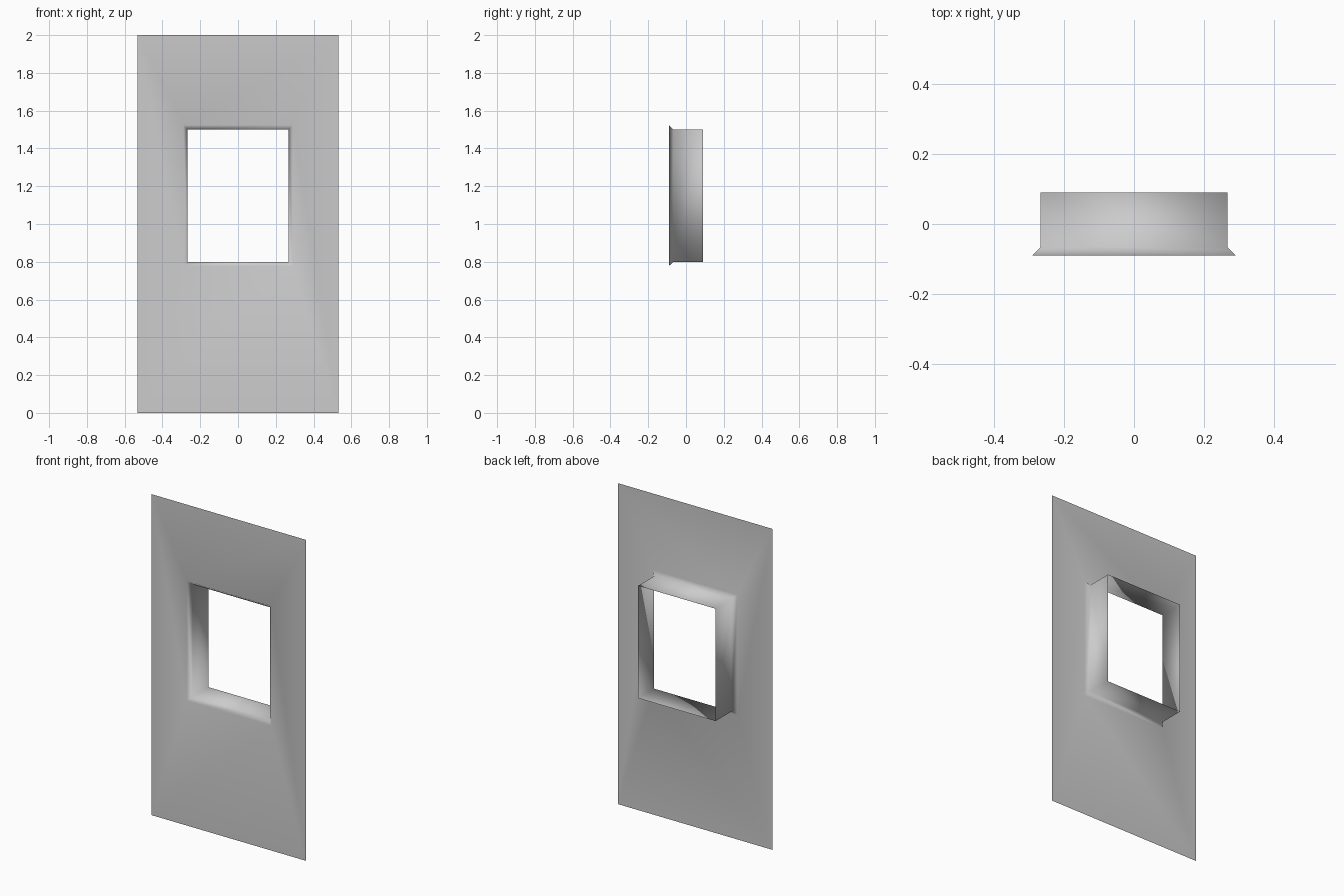
import bpy
import bmesh

cube = bpy.data.objects.get("Cube")
if cube:
    bpy.data.objects.remove(cube, do_unlink=True)

# Plaster material
plaster = bpy.data.materials.new("plaster_grey")
plaster.use_nodes = True
grey = (0.6, 0.6, 0.6, 1)
plaster.diffuse_color = grey
plaster.node_tree.nodes["Principled BSDF"].inputs["Base Color"].default_value = grey

# Rectangular rings: half width, bottom, top, depth
RINGS = [
    (0.533, 0.0, 2.0, -0.09),      # outer edge of the wall
    (0.29, 0.778, 1.524, -0.09),   # front of the chamfer
    (0.267, 0.80, 1.50, -0.066),   # back of the chamfer
    (0.267, 0.80, 1.50, 0.09),     # rear edge of the window reveal
]


def add_ring(bm, half, bottom, top, y):
    corners = [(-half, bottom), (half, bottom), (half, top), (-half, top)]
    return [bm.verts.new((x, y, z)) for x, z in corners]


# Wall panel, chamfer and reveal as one open sheet
bm = bmesh.new()
rings = [add_ring(bm, *ring) for ring in RINGS]
for outer, inner in zip(rings, rings[1:]):
    for i in range(4):
        j = (i + 1) % 4
        face = bm.faces.new((outer[i], outer[j], inner[j], inner[i]))
        face.smooth = True

mesh = bpy.data.meshes.new("window_wall")
bm.to_mesh(mesh)
bm.free()
mesh.materials.append(plaster)
wall = bpy.data.objects.new("window_wall", mesh)
bpy.context.collection.objects.link(wall)
